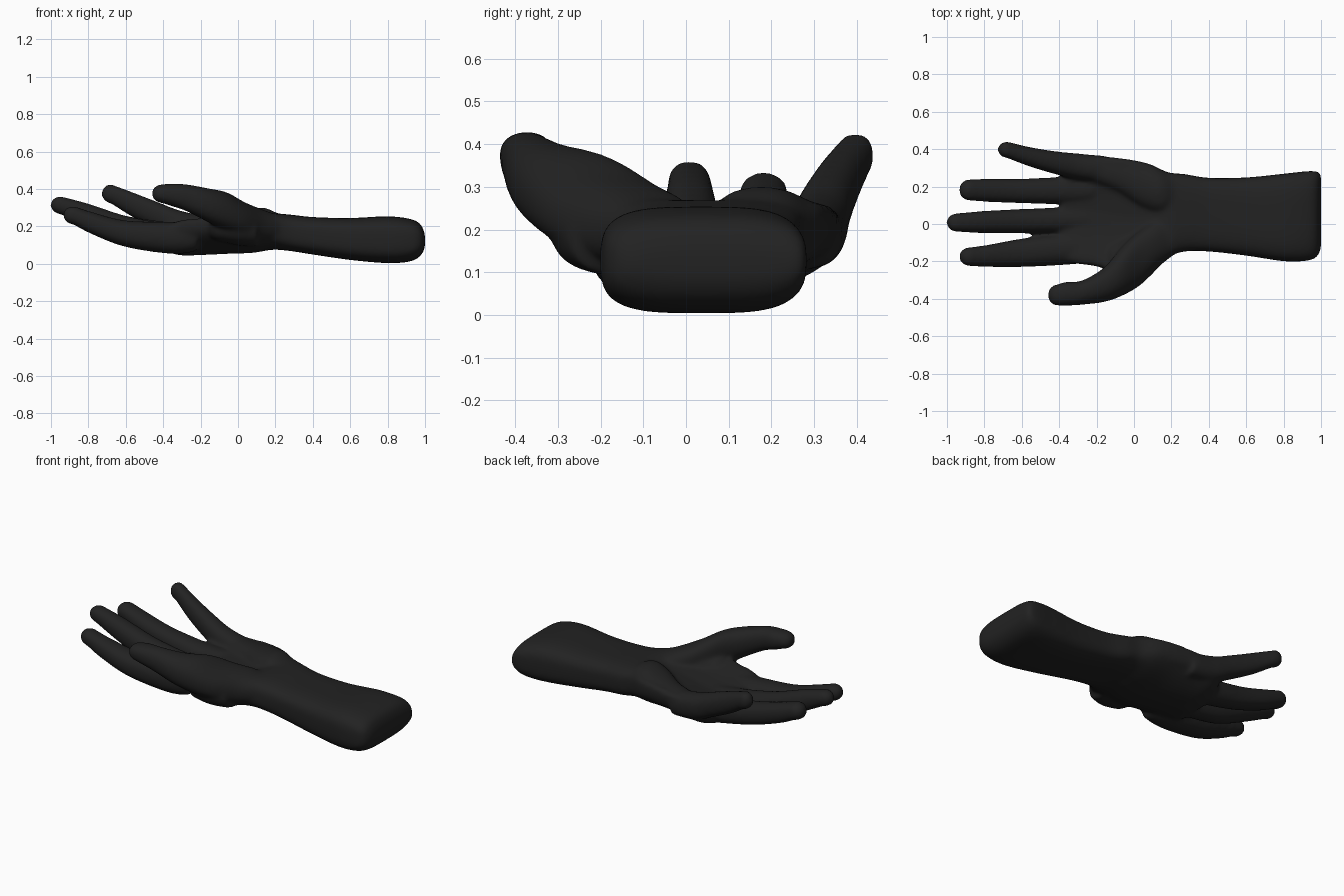
import bpy, bmesh, math

SIDES = 40

skin = bpy.data.materials.new("matte black")
skin.diffuse_color = (0.016, 0.016, 0.016, 1)


def power(v, e):
    return math.copysign(abs(v) ** e, v)


def ring(bm, x, y0, y1, z0, z1, cup, expo):
    """Rounded cross-section across the limb; cup lifts its two edges."""
    yc, hw, zc, hh = (y0 + y1) / 2, (y1 - y0) / 2, (z0 + z1) / 2, (z1 - z0) / 2
    verts = []
    for i in range(SIDES):
        a = 2 * math.pi * i / SIDES
        t = power(math.cos(a), 2 / expo)
        z = zc + hh * power(math.sin(a), 2 / expo) + cup * t * t
        verts.append(bm.verts.new((x, yc + hw * t, z)))
    return verts


def catmull(sections, steps=5):
    """Smoothly interpolate the section values."""
    out = []
    n = len(sections)
    for i in range(n - 1):
        p = [sections[max(0, min(n - 1, i + k))] for k in (-1, 0, 1, 2)]
        for s in range(steps):
            t = s / steps
            out.append([0.5 * (2 * b + (c - a) * t + (2 * a - 5 * b + 4 * c - d) * t * t
                               + (3 * b - a - 3 * c + d) * t ** 3)
                        for a, b, c, d in zip(*p)])
    out.append(list(sections[-1]))
    return out


def loft(bm, sections, expo=2.3, tip=0.0):
    """Skin through sections (x, y0, y1, z0, z1, cup); tip adds a round end."""
    rows = catmull(sections)
    if tip:
        x, y0, y1, z0, z1, cup = rows[-1]
        yc, zc = (y0 + y1) / 2, (z0 + z1) / 2
        for k in range(1, 7):
            a = k / 6 * math.pi / 2 * 0.96
            c = math.cos(a)
            rows.append([x - tip * math.sin(a), yc + (y0 - yc) * c, yc + (y1 - yc) * c,
                         zc + (z0 - zc) * c, zc + (z1 - zc) * c, cup])
    rings = [ring(bm, *r, expo) for r in rows]
    for a, b in zip(rings, rings[1:]):
        for i in range(SIDES):
            j = (i + 1) % SIDES
            bm.faces.new((a[i], a[j], b[j], b[i]))
    bm.faces.new(rings[0])
    bm.faces.new(rings[-1][::-1])


bm = bmesh.new()

# forearm, wrist and cupped palm
loft(bm, [
    (0.998, -0.13, 0.27, 0.09, 0.155, 0),
    (0.975, -0.175, 0.28, 0.045, 0.21, 0),
    (0.92, -0.195, 0.28, 0.015, 0.238, 0),
    (0.80, -0.197, 0.267, 0.006, 0.252, 0),
    (0.60, -0.167, 0.247, 0.023, 0.243, 0),
    (0.40, -0.145, 0.245, 0.052, 0.248, 0),
    (0.27, -0.145, 0.265, 0.072, 0.262, 0),
    (0.18, -0.175, 0.275, 0.077, 0.265, 0.02),
    (0.08, -0.24, 0.32, 0.06, 0.235, 0.065),
    (-0.05, -0.265, 0.347, 0.055, 0.205, 0.09),
    (-0.20, -0.225, 0.36, 0.048, 0.19, 0.09),
    (-0.31, -0.21, 0.36, 0.047, 0.19, 0.075),
    (-0.39, -0.20, 0.26, 0.07, 0.19, 0.03),
], expo=3.5)

# heel of the palm on the little-finger side
loft(bm, [
    (0.22, 0.08, 0.25, 0.16, 0.262, 0),
    (0.14, 0.06, 0.285, 0.13, 0.298, 0),
    (0.04, 0.09, 0.325, 0.12, 0.283, 0),
    (-0.08, 0.17, 0.345, 0.13, 0.262, 0),
    (-0.20, 0.22, 0.355, 0.13, 0.255, 0),
], tip=0.06)

# thumb and the mound at its base
loft(bm, [
    (0.23, -0.15, -0.02, 0.13, 0.25, 0),
    (0.14, -0.22, 0.03, 0.11, 0.285, 0),
    (0.04, -0.32, -0.03, 0.14, 0.325, 0),
    (-0.06, -0.38, -0.12, 0.175, 0.38, 0),
    (-0.16, -0.415, -0.235, 0.225, 0.402, 0),
    (-0.28, -0.43, -0.305, 0.285, 0.424, 0),
    (-0.36, -0.435, -0.31, 0.312, 0.427, 0),
    (-0.41, -0.435, -0.325, 0.328, 0.423, 0),
], tip=0.05)

# web between the thumb and the palm
loft(bm, [
    (0.10, -0.27, 0.0, 0.09, 0.26, 0),
    (0.00, -0.31, -0.05, 0.10, 0.28, 0),
    (-0.09, -0.31, -0.10, 0.12, 0.27, 0),
], tip=0.07)

# index finger
loft(bm, [
    (-0.22, -0.20, -0.06, 0.07, 0.22, 0),
    (-0.35, -0.215, -0.05, 0.055, 0.222, 0),
    (-0.60, -0.228, -0.08, 0.092, 0.23, 0),
    (-0.78, -0.228, -0.113, 0.16, 0.275, 0),
    (-0.88, -0.223, -0.126, 0.212, 0.308, 0),
], tip=0.055)

# middle finger
loft(bm, [
    (-0.22, -0.05, 0.09, 0.06, 0.195, 0),
    (-0.38, -0.045, 0.085, 0.07, 0.213, 0),
    (-0.60, -0.048, 0.078, 0.106, 0.255, 0),
    (-0.80, -0.047, 0.068, 0.192, 0.32, 0),
    (-0.95, -0.04, 0.055, 0.268, 0.36, 0),
], tip=0.052)

# ring finger
loft(bm, [
    (-0.22, 0.11, 0.26, 0.065, 0.21, 0),
    (-0.38, 0.108, 0.25, 0.08, 0.222, 0),
    (-0.60, 0.113, 0.24, 0.125, 0.255, 0),
    (-0.78, 0.12, 0.24, 0.185, 0.302, 0),
    (-0.88, 0.127, 0.237, 0.232, 0.333, 0),
], tip=0.055)

# little finger
loft(bm, [
    (-0.14, 0.22, 0.36, 0.11, 0.25, 0),
    (-0.30, 0.24, 0.375, 0.125, 0.28, 0),
    (-0.42, 0.268, 0.387, 0.18, 0.325, 0),
    (-0.56, 0.31, 0.41, 0.25, 0.38, 0),
    (-0.68, 0.355, 0.44, 0.325, 0.425, 0),
], tip=0.048)

bmesh.ops.recalc_face_normals(bm, faces=bm.faces)
mesh = bpy.data.meshes.new("open_hand")
bm.to_mesh(mesh)
bm.free()
mesh.materials.append(skin)
hand = bpy.data.objects.new("open_hand", mesh)
bpy.context.collection.objects.link(hand)

# fuse the overlapping parts into one soft skin
remesh = hand.modifiers.new("fuse", 'REMESH')
remesh.mode = 'VOXEL'
remesh.voxel_size = 0.011
remesh.use_smooth_shade = True
soften = hand.modifiers.new("soften", 'SMOOTH')
soften.factor = 0.5
soften.iterations = 14
swell = hand.modifiers.new("swell", 'DISPLACE')
swell.strength = 0.002
swell.mid_level = 0
